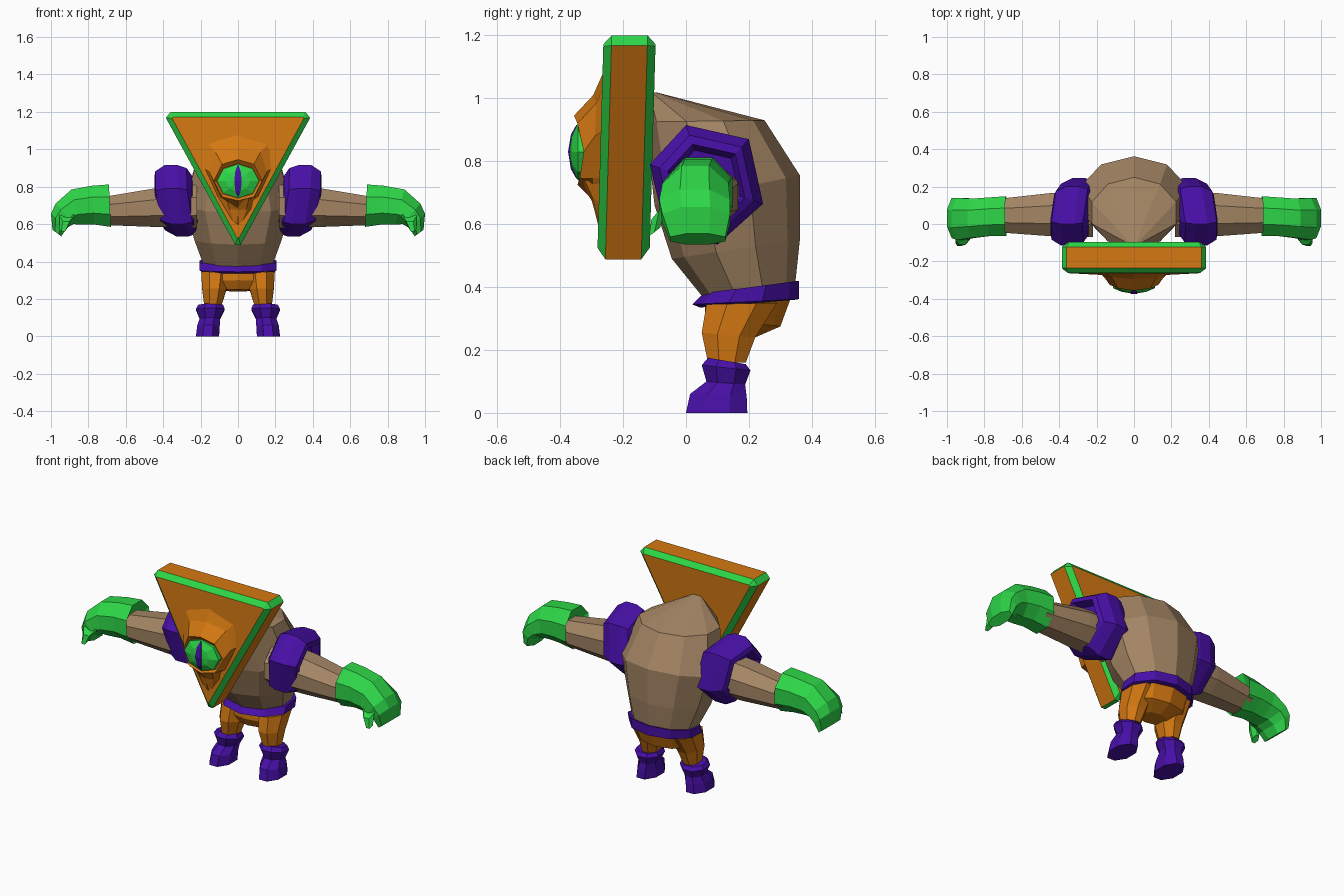
import bpy, bmesh, math
from mathutils import Vector as V

if "Cube" in bpy.data.objects:
    bpy.data.objects.remove(bpy.data.objects["Cube"])


def material(name, rgb):
    m = bpy.data.materials.new(name)
    m.diffuse_color = (*rgb, 1)
    m.use_nodes = True
    m.node_tree.nodes["Principled BSDF"].inputs["Base Color"].default_value = m.diffuse_color
    return m


GREEN = material("green", (0.027, 0.68, 0.065))
ORANGE = material("orange", (0.66, 0.19, 0.006))
PURPLE = material("purple", (0.064, 0.005, 0.39))
BROWN = material("brown", (0.37, 0.235, 0.127))


def loft(name, rings, mats, bands=None, mirror=False, cap_start=True, cap_end=True):
    """Skin a list of equal-length rings; bands gives a material index per strip."""
    bm = bmesh.new()
    rows = [[bm.verts.new(p) for p in r] for r in rings]
    n = len(rows[0])
    for k in range(len(rows) - 1):
        for i in range(n):
            j = (i + 1) % n
            f = bm.faces.new((rows[k][i], rows[k][j], rows[k + 1][j], rows[k + 1][i]))
            if bands:
                b = bands[k]
                f.material_index = b[i] if isinstance(b, (list, tuple)) else b
    if cap_start:
        bm.faces.new(rows[0][::-1])
    if cap_end:
        bm.faces.new(rows[-1])
    bmesh.ops.recalc_face_normals(bm, faces=bm.faces)
    me = bpy.data.meshes.new(name)
    bm.to_mesh(me)
    bm.free()
    for m in mats:
        me.materials.append(m)
    ob = bpy.data.objects.new(name, me)
    bpy.context.collection.objects.link(ob)
    if mirror:
        ob.modifiers.new("mirror", 'MIRROR').use_mirror_merge = False
    return ob


def ring(a, b, w, n, phase=0.0):
    """Ellipse whose first axis runs from a to b and whose half width is vector w."""
    a, b, w = V(a), V(b), V(w)
    c, u = (a + b) / 2, (b - a) / 2
    t = [2 * math.pi * i / n + phase for i in range(n)]
    su = max(abs(math.cos(x)) for x in t)
    sv = max(abs(math.sin(x)) for x in t)
    return [c + u * math.cos(x) / su + w * math.sin(x) / sv for x in t]


def level(fy, fz, by, bz, rx, n=10, cx=0.0, phase=0.0):
    """Roughly horizontal ring from its back and front points (y, z)."""
    return ring((cx, by, bz), (cx, fy, fz), (rx, 0, 0), n, phase)


def slice_x(tx, tz, bx, bz, y0, y1, n=8, phase=math.pi / 8):
    """Ring across a limb from its top and bottom points (x, z)."""
    y = (y0 + y1) / 2
    return ring((tx, y, tz), (bx, y, bz), (0, (y1 - y0) / 2, 0), n, phase)


# Torso
loft("torso", [level(.06, .36, .345, .39, .18),
               level(-.045, .49, .362, .55, .232),
               level(-.10, .66, .362, .755, .285),
               level(-.13, .925, .25, .93, .225),
               level(-.12, 1.02, -.09, 1.018, .02)], [BROWN])

# Belt
loft("belt", [level(.045, .335, .35, .36, .185),
              level(.02, .345, .36, .362, .205),
              level(.055, .38, .36, .42, .205),
              level(.075, .38, .34, .415, .175)], [PURPLE])

# Pelvis and legs
loft("pelvis", [level(.06, .35, .335, .37, .185),
                level(.06, .30, .30, .275, .165),
                level(.09, .25, .22, .24, .08)], [ORANGE])
Q = math.pi / 8
loft("leg", [level(.065, .345, .29, .35, .075, 8, .122, Q),
             level(.05, .255, .22, .24, .064, 8, .127, Q),
             level(.07, .16, .19, .16, .045, 8, .135, Q)], [ORANGE], mirror=True)

# Boots
loft("boot", [level(0, 0, .195, 0, .062, 8, .163, Q),
              level(.013, .06, .193, .05, .060, 8, .158, Q),
              level(.065, .10, .188, .09, .055, 8, .15, Q),
              level(.05, .152, .205, .135, .077, 8, .148, Q),
              level(.07, .175, .19, .155, .066, 8, .146, Q)], [PURPLE], mirror=True)

# Arms
loft("arm", [slice_x(.22, .81, .22, .58, -.07, .17),
             slice_x(.45, .79, .45, .585, -.065, .165),
             slice_x(.72, .745, .72, .595, -.045, .135)], [BROWN], mirror=True)

# Shoulder pads, tilted and six-sided
PAD = [(.0, .915), (.20, .87), (.245, .665), (.10, .535), (-.07, .60), (-.115, .79)]


def pad_ring(x, s):
    cy, cz = .065, .725
    return [V((x + .13 * (z - cz) * s - .12 * (y - cy) * s, cy + (y - cy) * s, cz + (z - cz) * s))
            for y, z in PAD]


loft("shoulder_pad", [pad_ring(.225, .72), pad_ring(.245, .92), pad_ring(.29, 1.0), pad_ring(.36, 1.0),
                      pad_ring(.415, .83), pad_ring(.425, .68), pad_ring(.38, .58)],
     [PURPLE], mirror=True)

# Gloves with curled fingers and a thumb
loft("glove", [slice_x(.72, .75, .72, .62, -.03, .12),
               slice_x(.69, .812, .68, .585, -.065, .148),
               slice_x(.78, .805, .77, .598, -.065, .142),
               slice_x(.89, .785, .84, .597, -.075, .135),
               slice_x(.975, .71, .88, .60, -.085, .14),
               slice_x(1.0, .655, .915, .58, -.075, .14),
               slice_x(.992, .57, .945, .535, -.05, .125)], [GREEN], mirror=True)
loft("thumb", [ring((.84, -.03, .69), (.93, -.03, .69), (0, .035, .04), 6),
               ring((.88, -.085, .645), (.955, -.085, .645), (0, .025, .03), 6),
               ring((.915, -.10, .575), (.955, -.10, .575), (0, .018, .014), 6)],
     [GREEN], mirror=True)

# Triangular mask: chamfered outline, green bevels and corners, orange panels
OUTER = [(-.36, 1.2), (.36, 1.2), (.386, 1.168), (.014, .488), (-.014, .488), (-.386, 1.168)]
INNER = [(-.348, 1.172), (.348, 1.172), (.352, 1.165), (.004, .525), (-.004, .525), (-.352, 1.165)]


def lean(y, z):
    return y - .02 * (1.2 - z) / .7


def mask_ring(outline, y):
    return [V((x, lean(y, z), z)) for x, z in outline]


loft("mask", [mask_ring(INNER, -.262), mask_ring(OUTER, -.236),
              mask_ring(OUTER, -.122), mask_ring(INNER, -.096)],
     [ORANGE, GREEN], bands=[1, (0, 1, 0, 1, 0, 1), 1])


# Raised brow, socket and snout around the eye
def mirrored(half):
    """Close a half outline of (x, y, z) that starts and ends on x = 0."""
    return [V(p) for p in half] + [V((-x, y, z)) for x, y, z in half[-2:0:-1]]


loft("eye_socket", [
    mirrored([(0, -.255, 1.10), (.18, -.255, 1.05), (.185, -.26, .90), (.115, -.265, .75), (0, -.27, .56)]),
    mirrored([(0, -.295, 1.01), (.12, -.285, .985), (.155, -.29, .88), (.095, -.295, .745), (0, -.30, .68)]),
    mirrored([(0, -.356, .945), (.085, -.345, .92), (.13, -.325, .83), (.085, -.338, .745), (0, -.345, .725)]),
    mirrored([(0, -.335, .922), (.078, -.325, .90), (.115, -.31, .83), (.078, -.322, .76), (0, -.325, .74)])],
    [ORANGE])

# Snout ridge under the eye
loft("snout", [mirrored([(0, -.335, .73), (.06, -.325, .745), (.085, -.27, .74), (0, -.26, .74)]),
               mirrored([(0, -.30, .675), (.045, -.295, .68), (.07, -.27, .67), (0, -.26, .67)]),
               mirrored([(0, -.278, .60), (.02, -.275, .60), (.03, -.265, .60), (0, -.26, .60)])],
     [ORANGE])


# Faceted eye and slit pupil
def eye_ring(y, rx, rz):
    return ring((0, y, .83 + rz), (0, y, .83 - rz), (rx, 0, 0), 8)


loft("eye", [eye_ring(-.31, .11, .09), eye_ring(-.343, .112, .092),
             eye_ring(-.363, .065, .055), eye_ring(-.371, .01, .01)], [GREEN])
slit = [(.915, .002, -.349), (.885, .014, -.366), (.83, .02, -.375), (.775, .014, -.366), (.745, .002, -.349)]
loft("pupil", [[V((-w, y, z)), V((w, y, z)), V((w, y + .008, z)), V((-w, y + .008, z))]
               for z, w, y in slit], [PURPLE])
